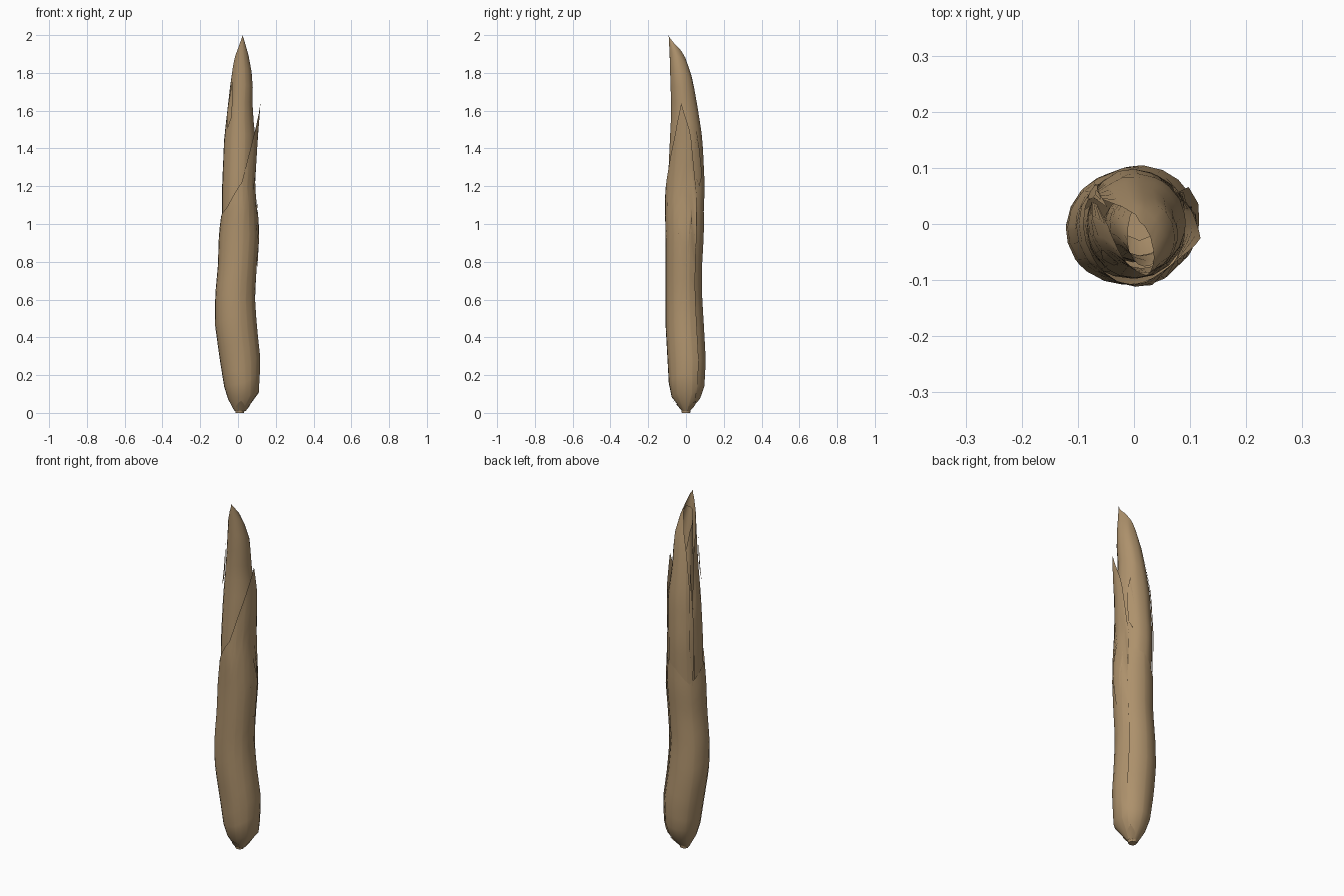
import bpy
import bmesh
from math import sin, cos, radians
from mathutils import Vector

cube = bpy.data.objects.get("Cube")
if cube:
    bpy.data.objects.remove(cube, do_unlink=True)

# One dry husk colour
husk = bpy.data.materials.new("dry husk tan")
husk.use_nodes = True
colour = (0.42, 0.285, 0.15, 1)
husk.diffuse_color = colour
bsdf = husk.node_tree.nodes["Principled BSDF"]
bsdf.inputs["Base Color"].default_value = colour
bsdf.inputs["Roughness"].default_value = 0.8


def lerp_table(table, key):
    """Linear lookup in rows that start with their key."""
    if key <= table[0][0]:
        return table[0][1:]
    for low, high in zip(table, table[1:]):
        if key <= high[0]:
            t = (key - low[0]) / (high[0] - low[0])
            return [a + (b - a) * t for a, b in zip(low[1:], high[1:])]
    return table[-1][1:]


def finish(name, bm):
    mesh = bpy.data.meshes.new(name)
    bm.to_mesh(mesh)
    bm.free()
    mesh.materials.append(husk)
    obj = bpy.data.objects.new(name, mesh)
    bpy.context.collection.objects.link(obj)
    bpy.ops.object.select_all(action="DESELECT")
    obj.select_set(True)
    bpy.context.view_layer.objects.active = obj
    bpy.ops.object.shade_smooth_by_angle(angle=radians(50))
    return obj


def sheath(name, body, rim, base, curl=0.0, size=1.0, columns=16, rows=16):
    """Wrapped leaf: body rows are z, left, right, front, back; rim rows are angle, top, bottom."""
    first, last = rim[0][0], rim[-1][0]
    angles = {first + (last - first) * i / columns for i in range(columns + 1)}
    angles = sorted(angles | {row[0] for row in rim})
    bm = bmesh.new()
    grid = []
    for angle in angles:
        edge = lerp_table(rim, angle)
        top = edge[0]
        bottom = edge[1] if len(edge) > 1 else base
        scale = size - curl * (last - angle) / (last - first)
        levels = [bottom + (top - bottom) * j / rows for j in range(rows + 1)]
        column = []
        for z in levels:
            left, right, front, back = lerp_table(body, z)
            a = radians(angle)
            x = (left + right) / 2 + cos(a) * (right - left) / 2 * scale
            y = (front + back) / 2 + sin(a) * (back - front) / 2 * scale
            column.append(bm.verts.new((x, y, z)))
        grid.append(column)
    for c, d in zip(grid, grid[1:]):
        for j in range(rows):
            bm.faces.new((c[j], d[j], d[j + 1], c[j + 1]))
    bmesh.ops.remove_doubles(bm, verts=bm.verts, dist=0.0005)
    return finish(name, bm)


# Outer sheath: plump base, open top sweeping up to one tip
outer_body = [
    (0.01, -0.02, 0.04, -0.02, 0.02),
    (0.1, -0.07, 0.11, -0.09, 0.1),
    (0.28, -0.1, 0.12, -0.1, 0.11),
    (0.46, -0.125, 0.1, -0.11, 0.1),
    (0.62, -0.125, 0.09, -0.11, 0.09),
    (0.78, -0.11, 0.1, -0.11, 0.09),
    (0.95, -0.105, 0.11, -0.11, 0.1),
    (1.1, -0.085, 0.1, -0.115, 0.1),
    (1.2, -0.09, 0.09, -0.11, 0.1),
    (1.45, -0.08, 0.105, -0.09, 0.09),
    (1.64, -0.05, 0.12, -0.09, 0.06),
]
outer_rim = [(-330, 1.1), (-270, 1.06), (-225, 0.97), (-180, 1.04), (-140, 1.08),
             (-78, 1.22), (-58, 1.36), (-32, 1.52), (-8, 1.64), (15, 1.5), (36, 1.15)]
sheath("outer_sheath", outer_body, outer_rim, 0.01, curl=0.06, columns=20)

# Inner sheath: leans forward to the highest tip, slit along one side
inner_body = [
    (0.6, -0.1, 0.08, -0.1, 0.08),
    (0.95, -0.09, 0.095, -0.1, 0.09),
    (1.2, -0.088, 0.088, -0.1, 0.1),
    (1.45, -0.078, 0.095, -0.088, 0.088),
    (1.6, -0.06, 0.078, -0.08, 0.065),
    (1.77, -0.04, 0.08, -0.085, 0.035),
    (1.9, -0.02, 0.055, -0.088, -0.01),
    (2, 0.015, 0.025, -0.092, -0.085),
]
inner_rim = [(-205, 1.45), (-190, 1.7), (-160, 1.86), (-120, 1.96), (-70, 2),
             (0, 1.98), (60, 1.93), (100, 1.86), (130, 1.7), (148, 1.4)]
sheath("inner_sheath", inner_body, inner_rim, 0.6, curl=0.05, columns=18)

# Rolled core leaf seen through the slit
core_rim = [(-260, 1.6), (-200, 1.8), (-120, 1.9), (0, 1.92), (90, 1.8), (130, 1.5)]
sheath("core_leaf", inner_body, core_rim, 0.8, curl=0.25, size=0.8)

# Narrow leaves lying over the sheaths: rim rows also give a lower edge
slivers = {
    "slit_strip": (inner_body, [(138, 1.3, 1.2), (146, 1.64, 0.96), (154, 1.3, 1.2)], 1.06),
    "side_flake": (outer_body, [(-18, 1.02, 0.95), (-4, 1.14, 0.78), (12, 1, 0.77), (20, 1.1, 1)], 1.03),
    "back_flake": (inner_body, [(30, 1.4, 1.25), (42, 1.5, 1.2), (54, 1.3, 1.25)], 1.05),
    "upper_splinter": (inner_body, [(-150, 1.62, 1.58), (-138, 1.76, 1.5), (-124, 1.64, 1.56)], 1.08),
}
for name, (body, rim, size) in slivers.items():
    sheath(name, body, rim, 0, size=size, columns=4, rows=6)

# Cut stem and small scale at the foot
bm = bmesh.new()
bmesh.ops.create_cone(bm, cap_ends=True, segments=8, radius1=0.022, radius2=0.03, depth=0.05)
bmesh.ops.translate(bm, verts=bm.verts, vec=Vector((0.01, 0, 0.025)))
finish("stem_stub", bm)
for angle in (-90, 45):
    scale_rim = [(angle - 28, 0.035), (angle, 0.065), (angle + 28, 0.035)]
    sheath("foot_scale", outer_body, scale_rim, 0.01, size=1.08, columns=4, rows=4)
